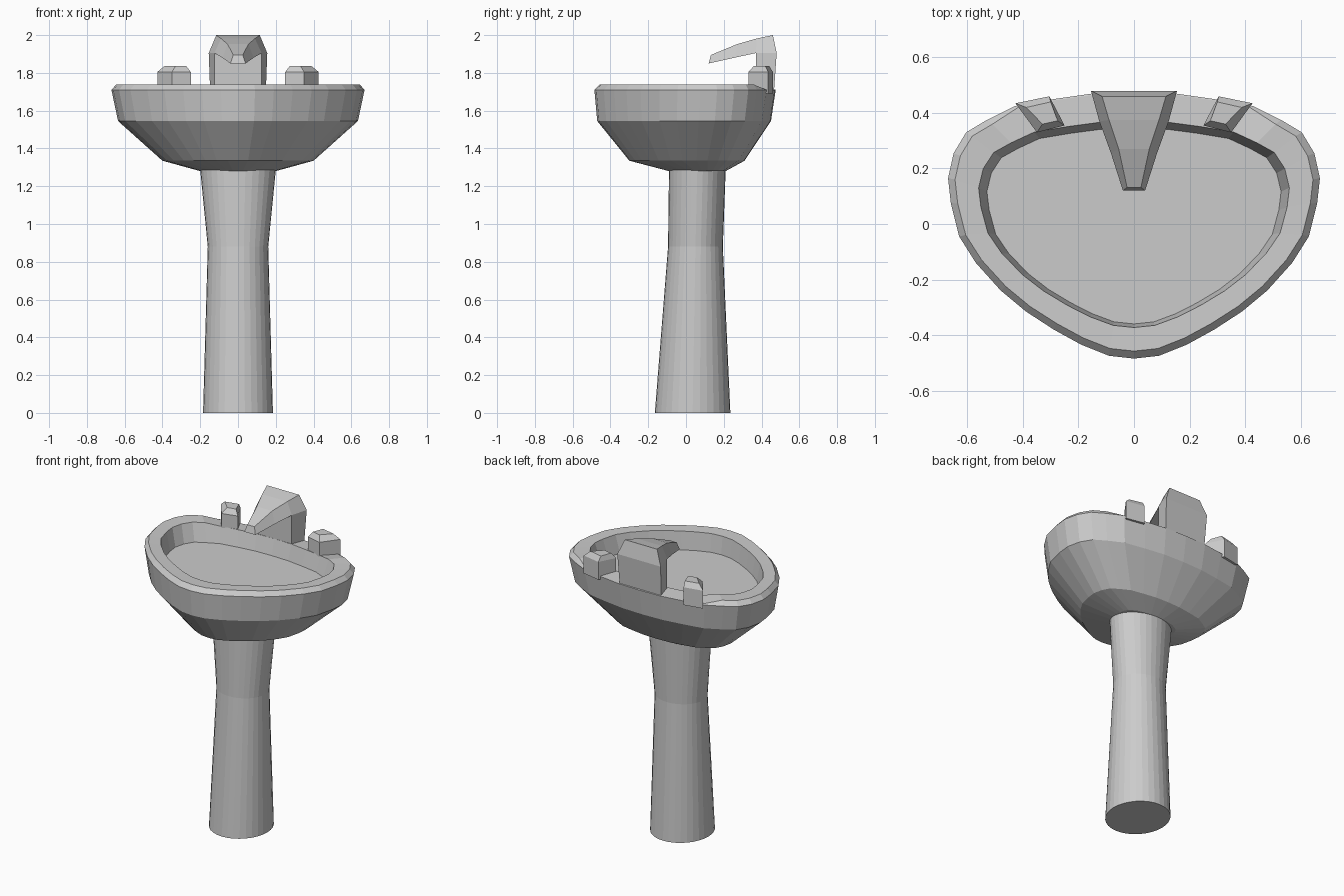
import bpy, bmesh, math

cube = bpy.data.objects.get("Cube")
if cube:
    bpy.data.objects.remove(cube, do_unlink=True)

ceramic = bpy.data.materials.new("grey ceramic")
ceramic.use_nodes = True
GREY = (0.6, 0.6, 0.6, 1)
ceramic.diffuse_color = GREY
ceramic.node_tree.nodes["Principled BSDF"].inputs["Base Color"].default_value = GREY


def loft(name, rings):
    """Skin a stack of equal-length point rings and cap both ends."""
    bm = bmesh.new()
    rows = [[bm.verts.new(p) for p in ring] for ring in rings]
    n = len(rows[0])
    for a, b in zip(rows, rows[1:]):
        for i in range(n):
            j = (i + 1) % n
            bm.faces.new((a[i], a[j], b[j], b[i]))
    bm.faces.new(rows[0][::-1])
    bm.faces.new(rows[-1])
    bmesh.ops.recalc_face_normals(bm, faces=bm.faces)
    mesh = bpy.data.meshes.new(name)
    bm.to_mesh(mesh)
    bm.free()
    mesh.materials.append(ceramic)
    obj = bpy.data.objects.new(name, mesh)
    bpy.context.collection.objects.link(obj)
    return obj


def ellipse(rx, y0, y1, z, n=32):
    cy, ry = (y0 + y1) / 2, (y1 - y0) / 2
    angles = [math.tau * i / n for i in range(n)]
    return [(rx * math.cos(a), cy + ry * math.sin(a), z) for a in angles]


# Pedestal, waisted column
loft("pedestal", [ellipse(0.185, -0.165, 0.235, 0), ellipse(0.16, -0.095, 0.195, 0.88),
                  ellipse(0.2, -0.09, 0.21, 1.285)])

# Basin outline, right half from back to front, then mirrored
half = [(0, 0.48), (0.15, 0.475), (0.29, 0.455), (0.43, 0.43), (0.53, 0.38), (0.605, 0.335),
        (0.65, 0.26), (0.67, 0.17), (0.66, 0.08), (0.63, -0.04), (0.57, -0.135),
        (0.48, -0.235), (0.39, -0.31), (0.29, -0.375), (0.19, -0.43), (0.09, -0.47), (0, -0.48)]
outline = half + [(-x, y) for x, y in half[-2:0:-1]]


def basin_ring(rx, y0, y1, z, deck_drop=0.0, deck_y=0.0):
    """Outline fitted to a size; the tap deck at the back may sit lower."""
    ring = []
    for x, y in outline:
        deck = abs(x) < 0.44 and y > 0.4
        py = y0 + (y + 0.48) / 0.96 * (y1 - y0)
        ring.append((x / 0.67 * rx, py + deck_y * deck, z - deck_drop * deck))
    return ring


loft("basin", [
    basin_ring(0.2, -0.09, 0.21, 1.28),
    basin_ring(0.4, -0.3, 0.31, 1.335),
    basin_ring(0.635, -0.47, 0.45, 1.545),
    basin_ring(0.67, -0.485, 0.475, 1.71),
    basin_ring(0.645, -0.458, 0.455, 1.738, 0.026, 0.015),
    basin_ring(0.56, -0.373, 0.37, 1.735, 0.015),
    basin_ring(0.53, -0.36, 0.345, 1.62),
])


# Faucet column
def column_ring(front_w, back_w, front, back, z):
    return [(-front_w, front, z), (front_w, front, z), (back_w, back, z), (-back_w, back, z)]


loft("faucet_column", [column_ring(0.125, 0.147, 0.37, 0.465, 1.69),
                       column_ring(0.125, 0.155, 0.37, 0.48, 1.905)])


# Faucet spout, tapering sections from tip to back
def spout_section(low_w, low_y, low_z, top_w, top_y, top_z):
    return [(-low_w, low_y, low_z), (low_w, low_y, low_z),
            (top_w, top_y, top_z), (-top_w, top_y, top_z)]


loft("faucet_spout", [
    spout_section(0.04, 0.12, 1.85, 0.025, 0.132, 1.895),
    spout_section(0.083, 0.255, 1.88, 0.055, 0.27, 1.952),
    spout_section(0.125, 0.37, 1.905, 0.09, 0.375, 1.982),
    spout_section(0.155, 0.48, 1.905, 0.115, 0.46, 2.0),
])

# Taps, angled blocks with a sloped cap
body = [(0.25, 0.355), (0.35, 0.33), (0.427, 0.435), (0.305, 0.46)]
cap = [(0.275, 0.372), (0.33, 0.36), (0.388, 0.42), (0.3, 0.44)]
for name, side in (("left_tap", 1), ("right_tap", -1)):
    loft(name, [[(side * x, y, z) for x, y in pts]
                for pts, z in ((body, 1.69), (body, 1.805), (cap, 1.837))])
